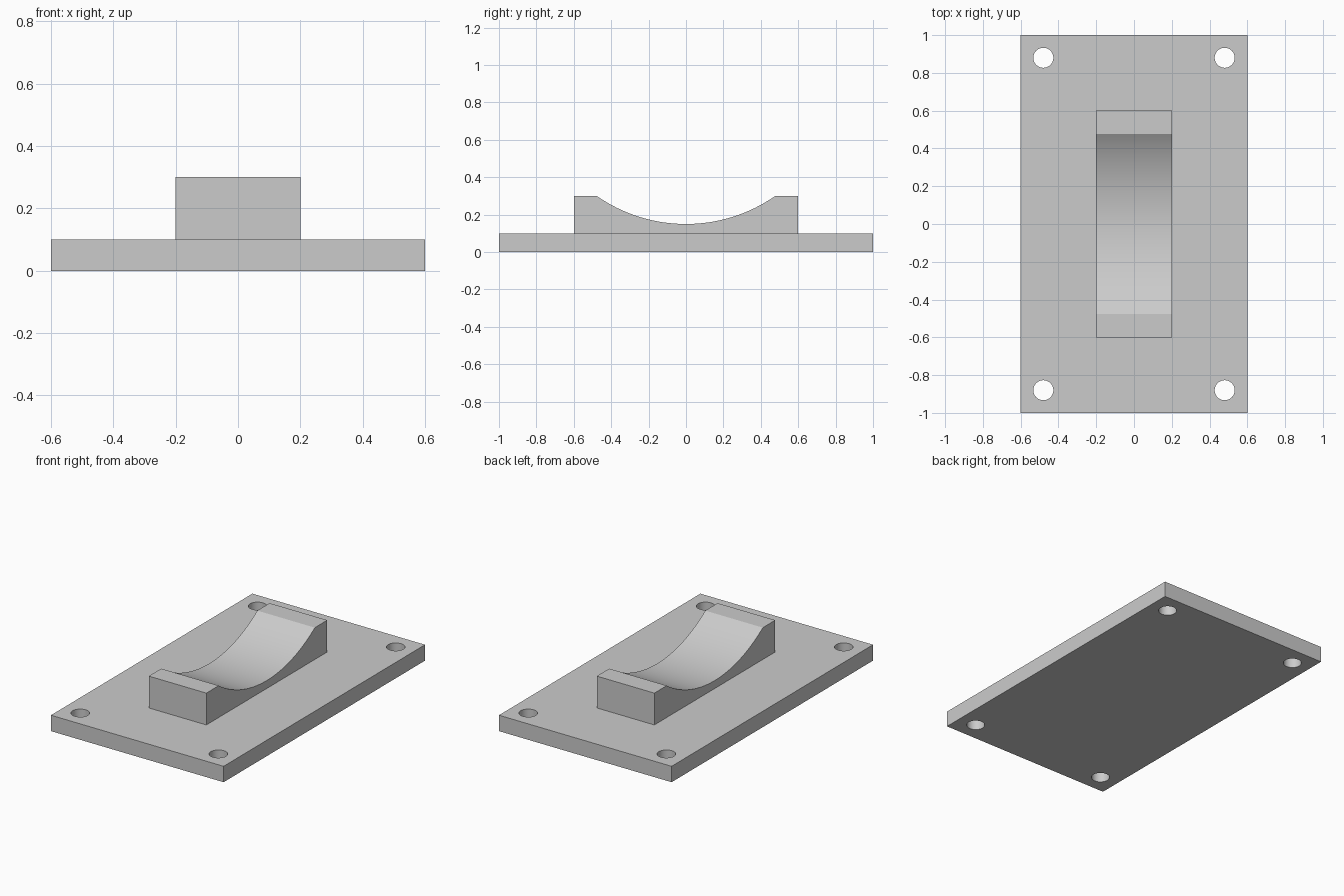
import bpy, bmesh, math

cube = bpy.data.objects.get("Cube")
if cube:
    bpy.data.objects.remove(cube, do_unlink=True)

grey = bpy.data.materials.new("plain grey")
grey.use_nodes = True
GREY = (0.6, 0.6, 0.6, 1)
grey.diffuse_color = GREY
grey.node_tree.nodes["Principled BSDF"].inputs["Base Color"].default_value = GREY


def make_object(name, bm):
    bmesh.ops.recalc_face_normals(bm, faces=bm.faces[:])
    mesh = bpy.data.meshes.new(name)
    bm.to_mesh(mesh)
    bm.free()
    mesh.materials.append(grey)
    obj = bpy.data.objects.new(name, mesh)
    bpy.context.collection.objects.link(obj)
    return obj


def extrude(name, points, offset):
    """Extrude a closed outline along an offset."""
    bm = bmesh.new()
    face = bm.faces.new([bm.verts.new(p) for p in points])
    new = bmesh.ops.extrude_face_region(bm, geom=[face])["geom"]
    bmesh.ops.translate(bm, vec=offset,
                        verts=[v for v in new if isinstance(v, bmesh.types.BMVert)])
    return make_object(name, bm)


def smooth(obj):
    bpy.ops.object.select_all(action="DESELECT")
    obj.select_set(True)
    bpy.context.view_layer.objects.active = obj
    bpy.ops.object.shade_smooth_by_angle(angle=math.radians(20))


# Base plate
plate = extrude("base_plate", [(-0.6, -1, 0), (0.6, -1, 0), (0.6, 1, 0), (-0.6, 1, 0)],
                (0, 0, 0.1))

# Corner screw holes, cut through the plate
bm = bmesh.new()
for sx in (-1, 1):
    for sy in (-1, 1):
        hole = bmesh.ops.create_cone(bm, cap_ends=True, segments=48, radius1=0.053,
                                     radius2=0.053, depth=0.4)
        bmesh.ops.translate(bm, verts=hole["verts"], vec=(0.48 * sx, 0.88 * sy, 0))
cutter = make_object("hole_cutter", bm)
cutter.hide_render = True
cut = plate.modifiers.new("screw_holes", "BOOLEAN")
cut.operation = "DIFFERENCE"
cut.solver = "EXACT"
cut.object = cutter
bpy.context.view_layer.objects.active = plate
bpy.ops.object.modifier_apply(modifier=cut.name)
bpy.data.objects.remove(cutter, do_unlink=True)
smooth(plate)

# Cradle block with a circular saddle in its top
BASE, TOP, DIP, HALF = 0.1, 0.3, 0.15, 0.477
sag = TOP - DIP
radius = (HALF ** 2 + sag ** 2) / (2 * sag)
sweep = math.asin(HALF / radius)
STEPS = 40
arc = []
for i in range(STEPS + 1):
    a = sweep * (1 - 2 * i / STEPS)
    arc.append((-0.2, radius * math.sin(a), DIP + radius * (1 - math.cos(a))))
outline = [(-0.2, -0.6, BASE), (-0.2, 0.6, BASE), (-0.2, 0.6, TOP)] + arc + [(-0.2, -0.6, TOP)]
cradle = extrude("saddle_block", outline, (0.4, 0, 0))
smooth(cradle)
